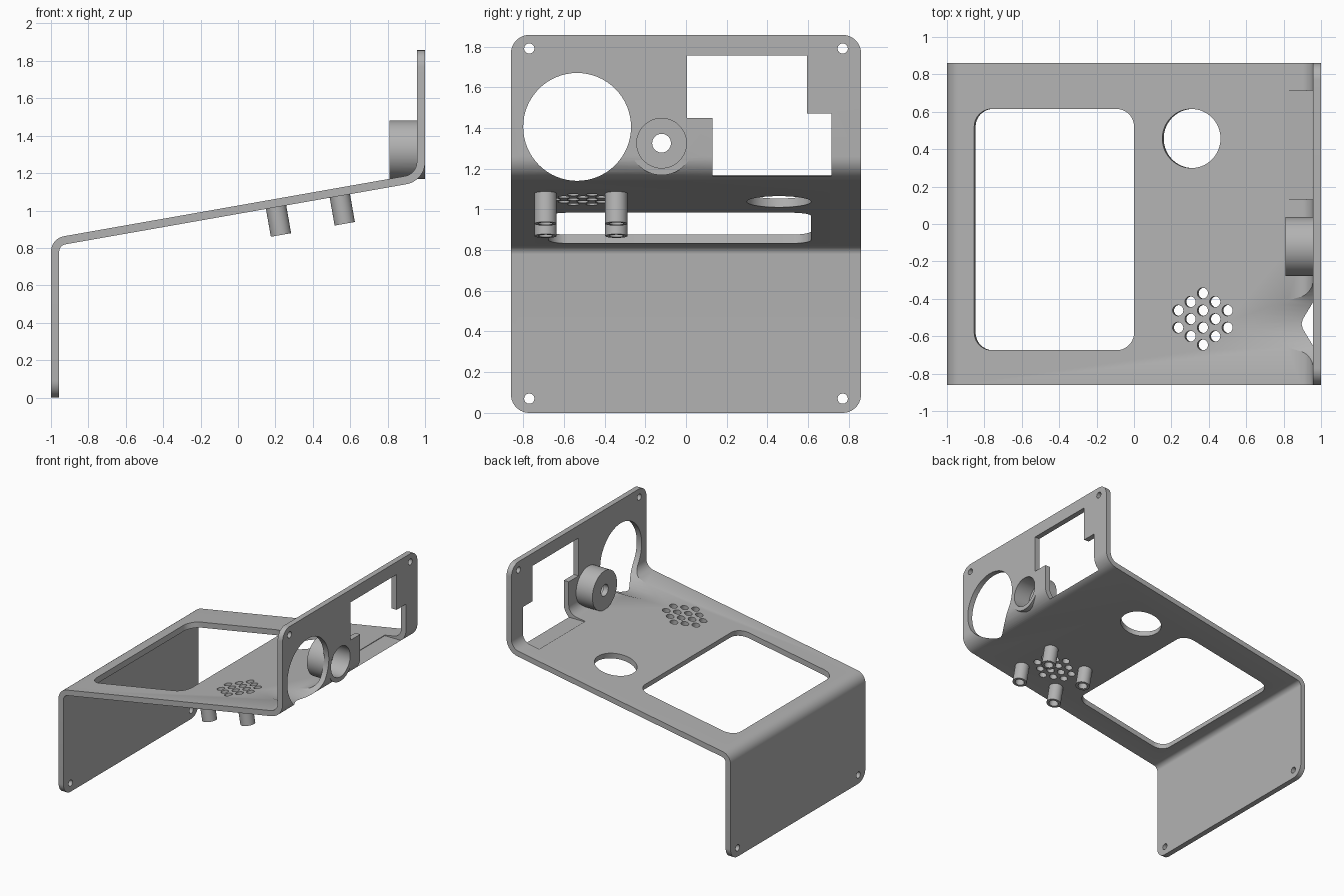
import bpy, bmesh, math
from mathutils import Matrix, Vector

if "Cube" in bpy.data.objects:
    bpy.data.objects.remove(bpy.data.objects["Cube"])

TILT = math.radians(10)
THICK = 0.044
HALF = 0.86          # half depth along y
TOP = 1.857

mat = bpy.data.materials.new("plain grey")
mat.use_nodes = True
GREY = (0.45, 0.45, 0.45, 1)
mat.diffuse_color = GREY
mat.node_tree.nodes["Principled BSDF"].inputs["Base Color"].default_value = GREY


def deck_z(x):
    """Height of the sloping deck's upper face."""
    return 0.865 + (x + 0.917) * math.tan(TILT)


def finish(bm, name):
    bmesh.ops.recalc_face_normals(bm, faces=bm.faces)
    mesh = bpy.data.meshes.new(name)
    bm.to_mesh(mesh)
    bm.free()
    mesh.materials.append(mat)
    ob = bpy.data.objects.new(name, mesh)
    bpy.context.collection.objects.link(ob)
    return ob


def cylinder(name, radius, length, matrix, sides=64):
    bm = bmesh.new()
    bmesh.ops.create_cone(bm, cap_ends=True, segments=sides, radius1=radius,
                          radius2=radius, depth=length, matrix=matrix)
    return finish(bm, name)


def box(name, size, matrix, corner=0):
    """Box, with its upright edges rounded when corner is given."""
    bm = bmesh.new()
    bmesh.ops.create_cube(bm, size=1, matrix=Matrix.Diagonal((*size, 1)))
    if corner:
        upright = [e for e in bm.edges
                   if abs(e.verts[0].co.z - e.verts[1].co.z) > 0.01]
        bmesh.ops.bevel(bm, geom=upright, offset=corner, segments=10,
                        profile=0.5, affect='EDGES')
    bm.transform(matrix)
    return finish(bm, name)


def combine(target, tool, operation='DIFFERENCE'):
    tool.hide_render = True
    mod = target.modifiers.new("combine", 'BOOLEAN')
    mod.operation, mod.solver, mod.object = operation, 'EXACT', tool
    bpy.context.view_layer.objects.active = target
    bpy.ops.object.modifier_apply(modifier=mod.name)
    bpy.data.objects.remove(tool)


def smooth(ob):
    bpy.ops.object.select_all(action='DESELECT')
    ob.select_set(True)
    bpy.context.view_layer.objects.active = ob
    bpy.ops.object.shade_smooth_by_angle(angle=math.radians(30))


def on_deck(x, y, lift=0):
    """Frame on the deck's upper face, z along its normal."""
    return (Matrix.Translation((x, y, deck_z(x)))
            @ Matrix.Rotation(-TILT, 4, 'Y') @ Matrix.Translation((0, 0, lift)))


def along_x(x0, x1, y, z):
    return Matrix.Translation(((x0 + x1) / 2, y, z)) @ Matrix.Rotation(math.pi / 2, 4, 'Y')


def x_hole(target, radius, x0, x1, y, z):
    combine(target, cylinder("cutter", radius, x1 - x0, along_x(x0, x1, y, z)))


def fillet(a, corner, b, radius, steps=12):
    """Arc that rounds the corner of the path a - corner - b."""
    u, v = (a - corner).normalized(), (b - corner).normalized()
    half = u.angle(v) / 2
    centre = corner + (u + v).normalized() * radius / math.sin(half)
    reach = radius / math.tan(half)
    p, q = corner + u * reach - centre, corner + v * reach - centre
    sweep = math.pi - 2 * half
    return [centre + (p * math.sin(sweep * (1 - i / steps)) + q * math.sin(sweep * i / steps))
            / math.sin(sweep) for i in range(steps + 1)]


# Bent sheet: front wall, sloping deck and rear wall
def bent_path(x_low, x_high, drop, r_low, r_high):
    a, d = Vector((x_low, 0)), Vector((x_high, TOP))
    b = Vector((x_low, deck_z(x_low) - drop))
    c = Vector((x_high, deck_z(x_high) - drop))
    return [a] + fillet(a, b, c, r_low) + fillet(b, c, d, r_high) + [d]


upper = bent_path(-1, 1 - THICK, 0, 0.085, 0.076)
lower = bent_path(-1 + THICK, 1, THICK / math.cos(TILT), 0.041, 0.12)
bm = bmesh.new()
outline = upper + lower[::-1]
face = bm.faces.new([bm.verts.new((p.x, -HALF, p.y)) for p in outline])
new = bmesh.ops.extrude_face_region(bm, geom=[face])["geom"]
bmesh.ops.translate(bm, vec=(0, 2 * HALF, 0),
                    verts=[v for v in new if isinstance(v, bmesh.types.BMVert)])
ends = [e for e in bm.edges
        if abs(e.verts[0].co.y - e.verts[1].co.y) < 0.01
        and (all(v.co.z < 0.001 for v in e.verts)
             or all(v.co.z > TOP - 0.001 for v in e.verts))]
bmesh.ops.bevel(bm, geom=ends, offset=0.09, segments=10, profile=0.5, affect='EDGES')
panel = finish(bm, "bent_panel")

# Hollow boss on the tall wall
BOSS_Y, BOSS_Z = -0.12, 1.325
combine(panel, cylinder("boss", 0.157, 0.189, along_x(0.81, 0.999, BOSS_Y, BOSS_Z)), 'UNION')
x_hole(panel, 0.122, 0.853, 1.1, BOSS_Y, BOSS_Z)
x_hole(panel, 0.046, 0.7, 1.1, BOSS_Y, BOSS_Z)

# Large round opening and stepped opening in the tall wall
x_hole(panel, 0.265, 0.5, 1.1, -0.535, 1.405)
for y0, y1, z0, z1 in ((0.005, 0.595, 1.45, 1.755), (0.13, 0.715, 1.165, 1.47)):
    combine(panel, box("cutter", (0.29, y1 - y0, z1 - z0),
                       Matrix.Translation((0.955, (y0 + y1) / 2, (z0 + z1) / 2))))

# Screw holes in the wall corners
for y in (-0.77, 0.77):
    x_hole(panel, 0.025, 0.9, 1.1, y, 1.79)
    x_hole(panel, 0.025, -1.1, -0.9, y, 0.07)

# Screen window and round button hole in the deck
combine(panel, box("cutter", (0.855 / math.cos(TILT), 1.29, 0.2),
                   on_deck(-0.427, -0.03), corner=0.095))
combine(panel, cylinder("cutter", 0.158, 0.2, on_deck(0.307, 0.457)))

# Speaker grille: hexagonal pattern of small holes
for column, count in ((-2, 2), (-1, 3), (0, 4), (1, 3), (2, 2)):
    for row in range(count):
        y = -0.508 + (row - (count - 1) / 2) * 0.092
        combine(panel, cylinder("cutter", 0.029, 0.2,
                                on_deck(0.367 + column * 0.066, y), 32))
smooth(panel)

# Tubular standoffs below the deck
for row, x in (("front", 0.196), ("rear", 0.537)):
    for side, y in (("right", -0.69), ("left", -0.342)):
        post = cylinder(f"{row}_{side}_standoff", 0.055, 0.165, on_deck(x, y, -0.1125), 48)
        combine(post, cylinder("cutter", 0.035, 0.16, on_deck(x, y, -0.13), 48))
        smooth(post)
